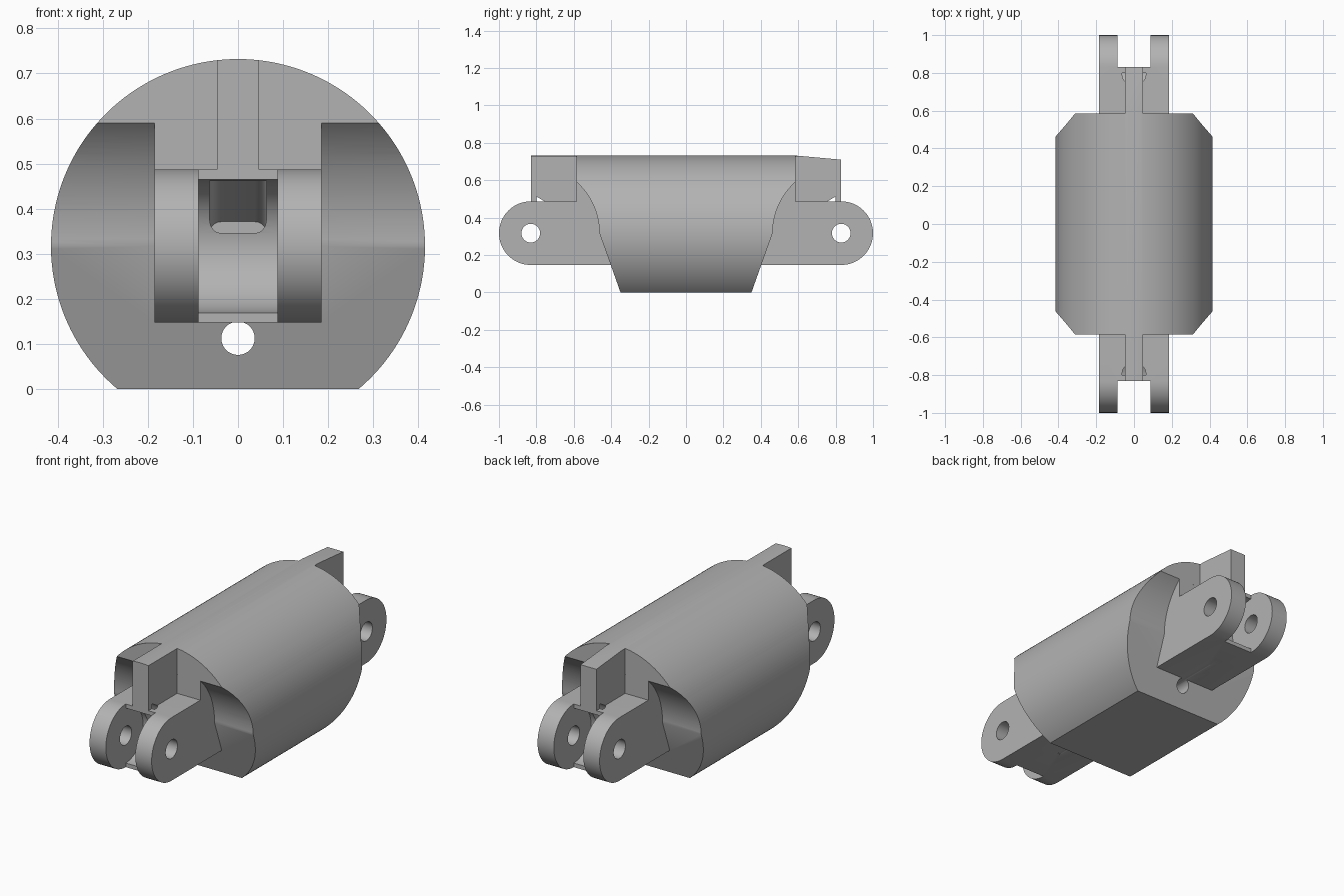
import bpy, bmesh
from math import sin, cos, pi, radians, asin, sqrt
from mathutils import Matrix, Vector

cube = bpy.data.objects.get("Cube")
if cube:
    bpy.data.objects.remove(cube, do_unlink=True)

R, AXIS_Z = 0.415, 0.317      # barrel radius and axis height
PIVOT = 0.83                  # pivot distance from the middle
END = 0.585                   # barrel end plane
NECK = 0.185                  # half width of the clevis

steel = bpy.data.materials.new("grey_metal")
steel.use_nodes = True
grey = (0.45, 0.45, 0.45, 1)
steel.diffuse_color = grey
steel.node_tree.nodes["Principled BSDF"].inputs["Base Color"].default_value = grey


def arc(cy, cz, r, a0, a1, n=32):
    """Points on an arc, angles in degrees."""
    angles = [radians(a0 + (a1 - a0) * i / n) for i in range(n + 1)]
    return [(cy + r * cos(a), cz + r * sin(a)) for a in angles]


def prism(name, pts, lo, hi, axis="x"):
    """Extrude a closed profile: (y, z) along x, or (x, z) along y."""
    bm = bmesh.new()
    place = (lambda p, t: (t, p[0], p[1])) if axis == "x" else (lambda p, t: (p[0], t, p[1]))
    rings = [[bm.verts.new(place(p, t)) for p in pts] for t in (lo, hi)]
    bm.faces.new(rings[0])
    bm.faces.new(rings[1])
    n = len(pts)
    for i in range(n):
        j = (i + 1) % n
        bm.faces.new((rings[0][i], rings[0][j], rings[1][j], rings[1][i]))
    bmesh.ops.recalc_face_normals(bm, faces=bm.faces)
    mesh = bpy.data.meshes.new(name)
    bm.to_mesh(mesh)
    bm.free()
    mesh.materials.append(steel)
    ob = bpy.data.objects.new(name, mesh)
    bpy.context.collection.objects.link(ob)
    return ob


def combine(target, other, op):
    """Apply an exact boolean and discard the helper."""
    bpy.context.view_layer.objects.active = target
    mod = target.modifiers.new("cut", "BOOLEAN")
    mod.operation, mod.solver, mod.object = op, "EXACT", other
    bpy.ops.object.modifier_apply(modifier=mod.name)
    bpy.data.objects.remove(other, do_unlink=True)


def mirrored(half):
    """Close a front-half profile with its back half."""
    return half + [(-y, z) for y, z in reversed(half)]


# Side outline of the barrel: concave swing clearance, then slanted ends
swing = sqrt((PIVOT - END) ** 2 + 0.273 ** 2)
top_angle = 48.1
side = [(-END, 0.8)] + arc(-PIVOT, AXIS_Z, swing, top_angle, 0, 20) + [(-0.35, 0), (-0.335, -0.04)]
body = prism("clevis_barrel", mirrored(side), -0.6, 0.6)

# Neck with rounded lugs at both ends
neck = [(-END, 0.8), (-END, AXIS_Z + 0.17)] + arc(-PIVOT, AXIS_Z, 0.17, 90, 270)
combine(body, prism("neck", mirrored(neck), -NECK, NECK), "UNION")

# Narrow stop fins over both lugs, the back one sloping down
fin = [(-PIVOT, 0.475), (-PIVOT, 0.8), (END, 0.8), (END, 0.732), (PIVOT, 0.71), (PIVOT, 0.475)]
combine(body, prism("stop_fin", fin, -0.047, 0.047), "UNION")

# Trim everything to the round barrel with a flat underside
flat = 180 + asin(AXIS_Z / R) * 180 / pi
barrel = arc(0, AXIS_Z, R, flat - 360 + 180 - 2 * (flat - 180), flat, 120)
barrel = arc(0, AXIS_Z, R, 180 - flat, flat, 120)
combine(body, prism("barrel_envelope", barrel, -1.1, 1.1, "y"), "INTERSECT")

for s in (-1, 1):
    # Slot between the lugs, with a round seat
    seat = [(PIVOT, 0.55), (1.1, 0.55), (1.1, 0.05), (PIVOT, 0.05)]
    seat += list(reversed(arc(PIVOT, AXIS_Z, 0.148, 90, 270)))
    combine(body, prism("slot", [(s * y, z) for y, z in seat], -0.088, 0.088), "DIFFERENCE")
    # Pivot pin hole
    pin = arc(s * PIVOT, AXIS_Z, 0.05, 0, 360, 40)[:-1]
    combine(body, prism("pin_hole", pin, -0.3, 0.3), "DIFFERENCE")
    # Rounded pocket sinking inwards from the seat
    w, r = 0.063, 0.025
    pocket = []
    for cx, cz, a in ((w - r, 0.43, 0), (r - w, 0.43, 90), (r - w, 0.38, 180), (w - r, 0.38, 270)):
        pocket += arc(cx, cz, r, a, a + 90, 6)
    cutter = prism("pocket", pocket, -0.1, 0.14, "y")
    for v in cutter.data.vertices:
        depth = v.co.y
        v.co.y = s * (0.70 - depth)
        v.co.z -= 0.6 * depth
    if s < 0:
        pass
    else:
        cutter.data.flip_normals()
    combine(body, cutter, "DIFFERENCE")

# Long bore near the underside
bore = arc(0, 0.1125, 0.037, 0, 360, 40)[:-1]
combine(body, prism("bore", bore, -0.6, 0.6, "y"), "DIFFERENCE")

# Smooth curved walls, keep machined edges sharp
bpy.ops.object.select_all(action="DESELECT")
body.select_set(True)
bpy.context.view_layer.objects.active = body
bpy.ops.object.shade_smooth_by_angle(angle=radians(25))
